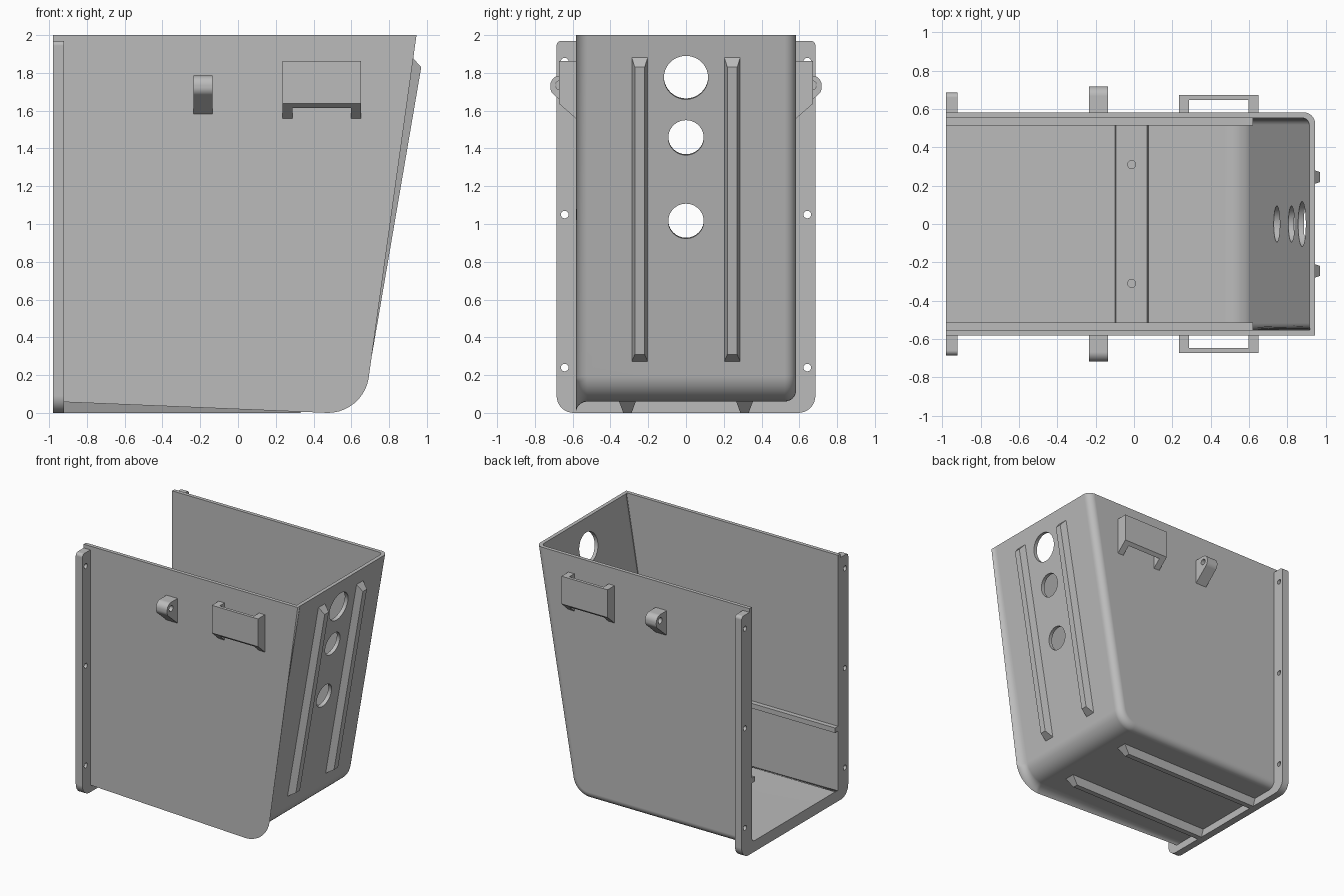
import bpy, bmesh, math
from mathutils import Vector, Matrix

cube = bpy.data.objects.get("Cube")
if cube:
    bpy.data.objects.remove(cube, do_unlink=True)

# One grey colour for the whole moulding
grey = bpy.data.materials.new("plain grey")
grey.use_nodes = True
colour = (0.5, 0.5, 0.5, 1)
grey.diffuse_color = colour
grey.node_tree.nodes["Principled BSDF"].inputs["Base Color"].default_value = colour

WALL, HALF, FLOOR = 0.03, 0.583, 0.06
SLOPE = 0.173


def end_x(z):
    """Outer face of the sloping end wall."""
    return 0.945 - SLOPE * (2 - z)


def finish(name, bm):
    bmesh.ops.recalc_face_normals(bm, faces=bm.faces[:])
    mesh = bpy.data.meshes.new(name)
    bm.to_mesh(mesh)
    bm.free()
    mesh.materials.append(grey)
    obj = bpy.data.objects.new(name, mesh)
    bpy.context.collection.objects.link(obj)
    return obj


def rounded(corners, steps=8):
    """Outline from (a, b, radius) corners, each filleted with an arc."""
    out = []
    for i, (a, b, r) in enumerate(corners):
        p = Vector((a, b))
        if not r:
            out.append(p)
            continue
        u = (Vector(corners[i - 1][:2]) - p).normalized()
        v = (Vector(corners[(i + 1) % len(corners)][:2]) - p).normalized()
        half = u.angle(v) / 2
        c = p + (u + v).normalized() * (r / math.sin(half))
        reach = r / math.tan(half)
        s, e = p + u * reach - c, p + v * reach - c
        start = math.atan2(s.y, s.x)
        turn = (math.atan2(e.y, e.x) - start + math.pi) % math.tau - math.pi
        for k in range(steps + 1):
            t = start + turn * k / steps
            out.append(c + r * Vector((math.cos(t), math.sin(t))))
    return out


def prism(axis, outline, lo, hi):
    """Extrude an outline along x (outline in y, z) or y (outline in x, z)."""
    bm = bmesh.new()
    place = (lambda p, d: (d, p[0], p[1])) if axis == "x" else (lambda p, d: (p[0], d, p[1]))
    a = [bm.verts.new(place(p, lo)) for p in outline]
    b = [bm.verts.new(place(p, hi)) for p in outline]
    bm.faces.new(a)
    bm.faces.new(b)
    n = len(a)
    for i in range(n):
        j = (i + 1) % n
        bm.faces.new((a[i], a[j], b[j], b[i]))
    return bm


def box(x, y, z):
    return prism("x", [(y[0], z[0]), (y[1], z[0]), (y[1], z[1]), (y[0], z[1])], *x)


def bin_body(half, left, bottom, top, inset, corner, edge):
    """Solid with a sloping end, large lower corner and softened side edges."""
    shift = inset * math.hypot(1, SLOPE)
    bm = prism("y", rounded([(left, bottom, 0), (end_x(bottom) - shift, bottom, corner),
                             (end_x(top) - shift, top, 0), (left, top, 0)], 10), -half, half)
    bm.normal_update()
    soft = []
    for e in bm.edges:
        p, q = (v.co for v in e.verts)
        same_side = abs(p.y - q.y) < 1e-4
        open_edge = max(p.x, q.x) < left + 1e-4 or min(p.z, q.z) > top - 1e-4
        if same_side and not open_edge:
            soft.append(e)
    bmesh.ops.bevel(bm, geom=soft, offset=edge, segments=6, profile=0.5, affect="EDGES")
    return bm


def rod(centre, direction, radius, length):
    bm = bmesh.new()
    turn = Vector((0, 0, 1)).rotation_difference(Vector(direction)).to_matrix().to_4x4()
    bmesh.ops.create_cone(bm, cap_ends=True, segments=40, radius1=radius, radius2=radius,
                          depth=length, matrix=Matrix.Translation(centre) @ turn)
    return bm


def combine(obj, tools, operation="DIFFERENCE"):
    """Apply booleans and drop the helper solids."""
    helpers = [finish("cutter", t) for t in tools]
    for h in helpers:
        h.hide_render = True
        m = obj.modifiers.new("shape", "BOOLEAN")
        m.operation, m.solver, m.object = operation, "EXACT", h
    bpy.context.view_layer.update()
    graph = bpy.context.evaluated_depsgraph_get()
    mesh = bpy.data.meshes.new_from_object(obj.evaluated_get(graph))
    obj.modifiers.clear()
    obj.data = mesh
    mesh.name = obj.name
    for h in helpers:
        bpy.data.objects.remove(h, do_unlink=True)


def smooth(obj):
    bpy.ops.object.select_all(action="DESELECT")
    obj.select_set(True)
    bpy.context.view_layer.objects.active = obj
    bpy.ops.object.shade_smooth_by_angle(angle=math.radians(30))
    obj.modifiers.new("even shading", "WEIGHTED_NORMAL").keep_sharp = True


def rib(name, path, widths):
    """Tapered bar from four (x, z) points: two base ends, two outer ends."""
    bm = bmesh.new()
    for (x, z), centre_half in zip(path, widths):
        for y in centre_half:
            bm.verts.new((x, y, z))
    bmesh.ops.convex_hull(bm, input=bm.verts[:])
    return finish(name, bm)


# Bin shell with its mounting flange, hollowed through the top and open end
shell = finish("bin_shell", bin_body(HALF, -0.98, FLOOR, 2, 0, 0.16, 0.06))
flange = rounded([(-0.685, 0, 0.09), (0.685, 0, 0.09), (0.685, 1.97, 0.025), (-0.685, 1.97, 0.025)])
combine(shell, [prism("x", flange, -0.98, -0.92)], "UNION")
cuts = [bin_body(HALF - WALL, -1.2, FLOOR + WALL, 2.2, WALL, 0.13, 0.035)]
for z, r in ((1.775, 0.117), (1.457, 0.094), (1.015, 0.094)):
    cuts.append(rod((end_x(z), 0, z), (1, 0, -SLOPE), r, 0.2))
for side in (-1, 1):
    for z in (0.24, 1.05, 1.86):
        cuts.append(rod((-0.95, side * 0.642, z), (1, 0, 0), 0.02, 0.2))
combine(shell, cuts)
smooth(shell)

for side, label in ((1, "back"), (-1, "front")):
    # Stiffening ribs on the end wall and under the floor
    wide, narrow = [[side * (0.245 + d) for d in (-h, h)] for h in (0.045, 0.026)]
    rib("end_rib_" + label,
        [(end_x(0.265) - 0.01, 0.265), (end_x(1.89) - 0.01, 1.89), (0.71, 0.31), (0.97, 1.83)],
        [wide, wide, narrow, narrow])
    wide, narrow = [[side * (0.31 + d) for d in (-h, h)] for h in (0.046, 0.022)]
    rib("floor_rib_" + label, [(-0.95, 0.065), (0.395, 0.065), (-0.95, 0), (0.33, 0)],
        [wide, wide, narrow, narrow])

    # Pierced lug
    outline = rounded([(0.57, 1.785, 0), (0.718, 1.785, 0.05), (0.718, 1.70, 0.05), (0.57, 1.572, 0)])
    lug = finish("lug_" + label, prism("x", [(side * p.x, p.y) for p in outline], -0.235, -0.135))
    combine(lug, [rod((-0.185, side * 0.667, 1.735), (1, 0, 0), 0.024, 0.3)])
    smooth(lug)

    # Grab handle with a finger slot behind its plate
    outline = [(0.57, 1.862), (0.672, 1.862), (0.672, 1.637), (0.57, 1.547)]
    handle = finish("handle_" + label, prism("x", [(side * a, b) for a, b in outline], 0.235, 0.65))
    slot_y = sorted((side * HALF, side * 0.647))
    combine(handle, [box((0.288, 0.597), slot_y, (1.4, 2))])

    # Inner shelf rail
    finish("rail_" + label, box((-0.98, 0.62), sorted((side * 0.515, side * 0.56)), (0.57, 0.61)))

# Cross bar on the floor with two screw holes
bar = finish("floor_cross_bar", prism("y", [(-0.1, 0.08), (-0.095, 0.12), (0.068, 0.12), (0.078, 0.08)],
                                      -0.555, 0.555))
combine(bar, [rod((-0.012, y, 0.12), (0, 0, 1), 0.021, 0.03) for y in (-0.31, 0.31)])
